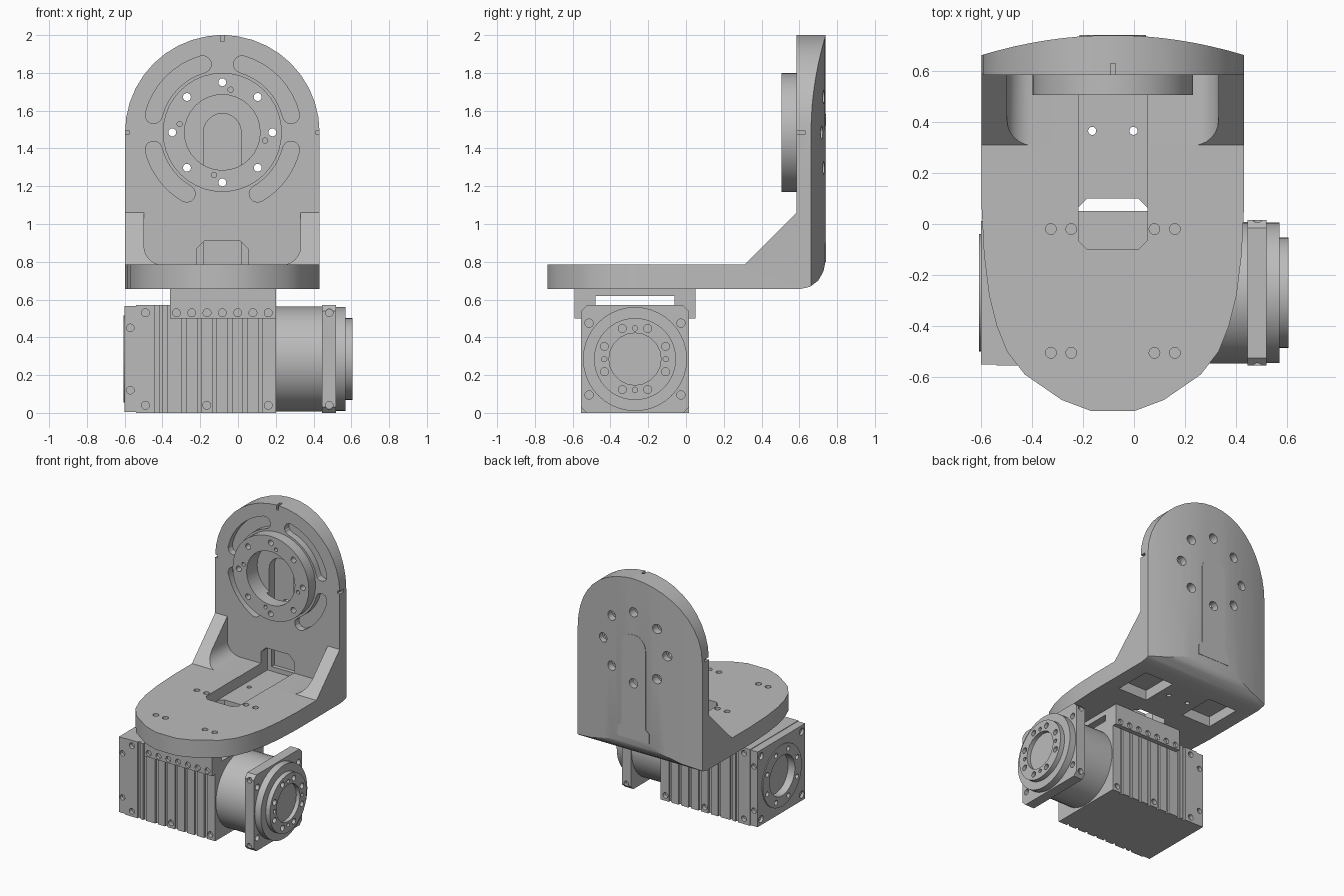
import bpy, bmesh
from math import sin, cos, pi, radians

if "Cube" in bpy.data.objects:
    bpy.data.objects.remove(bpy.data.objects["Cube"], do_unlink=True)

grey = bpy.data.materials.new("machined grey")
grey.use_nodes = True
GREY = (0.5, 0.5, 0.5, 1)
grey.diffuse_color = GREY
grey.node_tree.nodes["Principled BSDF"].inputs["Base Color"].default_value = GREY

CX, HW = -0.083, 0.515      # bracket centre line and half width
HZ = 1.485                  # height of the upright's pivot
MY, MZ, MH = -0.27, 0.285, 0.285   # motor axis and half size


def circle(a, b, r, n=32):
    return [(a + r * cos(2 * pi * i / n), b + r * sin(2 * pi * i / n)) for i in range(n)]


def rect(a0, b0, a1, b1):
    return [(a0, b0), (a1, b0), (a1, b1), (a0, b1)]


def mirrored(c, half):
    """Close a half outline by mirroring it across the first coordinate."""
    return [(c + u, v) for u, v in half] + [(c - u, v) for u, v in reversed(half)]


def around(a, b, r, count, start=0.0):
    return [(a + r * cos(start + 2 * pi * i / count), b + r * sin(start + 2 * pi * i / count))
            for i in range(count)]


def prism(name, outlines, axis, lo, hi):
    """Extrude one or several outlines along an axis."""
    if not isinstance(outlines[0], list):
        outlines = [outlines]
    place = {"x": lambda p, t: (t, p[0], p[1]),
             "y": lambda p, t: (p[0], t, p[1]),
             "z": lambda p, t: (p[0], p[1], t)}[axis]
    bm = bmesh.new()
    for pts in outlines:
        a = [bm.verts.new(place(p, lo)) for p in pts]
        b = [bm.verts.new(place(p, hi)) for p in pts]
        bm.faces.new(a)
        bm.faces.new(b)
        for i in range(len(pts)):
            j = (i + 1) % len(pts)
            bm.faces.new((a[i], a[j], b[j], b[i]))
    bmesh.ops.recalc_face_normals(bm, faces=bm.faces)
    me = bpy.data.meshes.new(name)
    bm.to_mesh(me)
    bm.free()
    ob = bpy.data.objects.new(name, me)
    bpy.context.collection.objects.link(ob)
    return ob


def combine(ob, other, op="DIFFERENCE"):
    mod = ob.modifiers.new("bool", "BOOLEAN")
    mod.operation, mod.solver, mod.object = op, "EXACT", other
    dg = bpy.context.evaluated_depsgraph_get()
    me = bpy.data.meshes.new_from_object(ob.evaluated_get(dg))
    ob.modifiers.clear()
    ob.data = me


def cut(targets, outlines, axis, lo, hi):
    tool = prism("cutter", outlines, axis, lo, hi)
    for ob in targets:
        combine(ob, tool)
    bpy.data.objects.remove(tool, do_unlink=True)


def holes(targets, centres, r, axis, lo, hi, n=16):
    cut(targets, [circle(a, b, r, n) for a, b in centres], axis, lo, hi)


parts = []


def part(*args):
    ob = prism(*args)
    parts.append(ob)
    return ob


# Bracket: side profile, limited by its plan and its front outline
bracket = part("bracket", [(-0.8, 0.655), (0.6, 0.655), (0.655, 0.667), (0.7, 0.7), (0.728, 0.75),
                           (0.738, 0.8), (0.738, 2.1), (0.585, 2.1), (0.585, 1.06),
                           (0.31, 0.785), (-0.8, 0.785)], "x", CX - 0.6, CX + 0.6)
nose = [(0.0, -0.737), (0.085, -0.733), (0.2, -0.69), (0.345, -0.59), (0.415, -0.5), (0.455, -0.4),
        (0.485, -0.28), (0.505, -0.12), (HW, 0.08)]
back = [(HW * u / 8, 0.74 - 0.078 * (u / 8) ** 2) for u in range(8, 0, -1)]
plan = prism("cutter", mirrored(CX, nose[1:] + back), "z", 0.5, 2.2)
combine(bracket, plan, "INTERSECT")
bpy.data.objects.remove(plan, do_unlink=True)
arch = [(HW * cos(radians(a)), HZ + HW * sin(radians(a))) for a in range(0, 90, 9)]
front = prism("cutter", mirrored(CX, [(HW, 0.5)] + arch + [(0.02, HZ + HW)]), "y", -1, 1)
combine(bracket, front, "INTERSECT")
bpy.data.objects.remove(front, do_unlink=True)

# Space between the two gussets, filleted at the floor
fillet = [(0.315 + 0.1 * sin(radians(a)), 0.883 - 0.1 * cos(radians(a))) for a in range(0, 91, 15)]
cut([bracket], mirrored(CX, fillet + [(0.415, 2.3)]), "y", 0.31, 0.585)

# Cable opening, channel and the hidden cable duct in the upright
opening = mirrored(CX, [(0.1, -0.1), (0.135, -0.065), (0.135, 0.065), (0.1, 0.1)])
cut([bracket], opening, "z", 0.5, 1)
cut([bracket], mirrored(CX, [(0.135, 0.705), (0.135, 0.87), (0.095, 0.91)]), "y", 0.04, 0.66)
duct = [(0.1 * cos(radians(a)), HZ + 0.1 * sin(radians(a))) for a in range(0, 90, 15)]
cut([bracket], mirrored(CX, [(0.1, 0.74)] + duct), "y", 0.6, 0.69)
cut([bracket], circle(CX, HZ, 0.2), "y", 0.5, 0.63)

# Lightening slots around the pivot
def arc_slot(a0, a1, r=0.375, w=0.045):
    def tip(a, start):
        c = (CX + r * cos(radians(a)), HZ + r * sin(radians(a)))
        return [(c[0] + w * cos(radians(a + start + t)), c[1] + w * sin(radians(a + start + t)))
                for t in range(0, 181, 30)]
    def run(rad, angles):
        return [(CX + rad * cos(radians(a)), HZ + rad * sin(radians(a))) for a in angles]
    steps = [a0 + (a1 - a0) * i / 8 for i in range(1, 8)]
    return run(r + w, steps) + tip(a1, 0) + run(r - w, steps[::-1]) + tip(a0, 180)

cut([bracket], [arc_slot(14, 74), arc_slot(106, 166), arc_slot(194, 240), arc_slot(300, 346)],
    "y", 0.5, 0.635)

# Index notches on the rim
cut([bracket], rect(CX - 0.01, 1.965, CX + 0.01, 2.1), "y", 0.5, 0.63)
for s in (-1, 1):
    x = CX + s * HW
    cut([bracket], rect(x - 0.02, HZ - 0.01, x + 0.02, HZ + 0.01), "y", 0.5, 0.63)

# Pockets underneath and bolt holes in the base
cut([bracket], [rect(CX + s * 0.28 - 0.12, 0.22, CX + s * 0.28 + 0.12, 0.5) for s in (-1, 1)],
    "z", 0.6, 0.73)
holes([bracket], [(CX + dx, y) for dx in (-0.243, -0.163, 0.163, 0.243) for y in (-0.02, -0.505)],
      0.021, "z", 0.5, 1)
holes([bracket], [(CX - 0.081, 0.365), (CX + 0.081, 0.365)], 0.016, "z", 0.5, 1)

# Pivot ring and rear cover, bolted through the upright
ring = part("pivot_ring", circle(CX, HZ, 0.315, 40), "y", 0.505, 0.59)
cut([ring], circle(CX, HZ, 0.2), "y", 0.4, 0.7)
cover = part("cable_cover", mirrored(CX, [(0.13, 0.8), (0.13, 0.87), (0.1, 0.9)] + duct),
             "y", 0.7, 0.74)
bolts = around(CX, HZ, 0.265, 8)
holes([bracket, ring, cover], bolts, 0.021, "y", 0.4, 0.9)
holes([bracket, cover], bolts, 0.035, "y", 0.675, 0.9)
holes([ring], around(CX, HZ, 0.23, 4, radians(79)), 0.014, "y", 0.4, 0.54)

# Saddle between base and motor
saddle = part("motor_saddle", mirrored(MY, [(0.32, 0.655), (0.32, 0.5), (0.287, 0.5), (0.287, 0.568),
                                            (0.21, 0.568), (0.21, 0.618)]), "x", -0.36, 0.2)
saddle_x = [CX + 0.081 * i for i in range(-3, 4)]

# Motor housing with ribbed front and back
body = part("motor_body", rect(MY - MH, 0, MY + MH, 2 * MZ), "x", -0.54, 0.2)
ribs = [rect(x - 0.011, -0.1, x + 0.011, 0.7) for x in
        [-0.43, -0.385] + [CX + 0.081 * (i + 0.5) for i in range(-3, 3)]]
end_cap = part("motor_end_cap", rect(MY - MH + 0.004, 0.004, MY + MH - 0.004, 2 * MZ - 0.004),
               "x", -0.6, -0.535)
chamfered = [(0.255, MZ - MH), (MH, MZ - 0.255), (MH, MZ + 0.255), (0.255, MZ + MH)]
flange = part("output_flange", mirrored(MY, chamfered), "x", 0.445, 0.52)
for s in (-1, 1):
    y = MY + s * MH
    cut([body], ribs, "y", y - 0.015, y + 0.015)
    holes([body], [(x, 0.04) for x in (-0.49, -0.165, 0.16)] + [(-0.49, 0.53)],
          0.021, "y", y - 0.03, y + 0.03)
    holes([end_cap], [(-0.57, 0.12), (-0.57, 0.45)], 0.02, "y", y - 0.03, y + 0.03)
    holes([flange], [(0.483, 0.04), (0.483, 0.53)], 0.02, "y", y - 0.03, y + 0.03)
    ys = MY + s * 0.32
    holes([saddle], [(x, 0.53) for x in saddle_x], 0.021, "y", ys - 0.02, ys + 0.02)

# End cap face: raised rim, recess and screws
rim = part("end_cap_rim", circle(MY, MZ, 0.23), "x", -0.607, -0.59)
cut([rim, end_cap], circle(MY, MZ, 0.15), "x", -0.7, -0.55)
holes([rim, end_cap], around(MY, MZ, 0.19, 8, pi / 8), 0.018, "x", -0.7, -0.58)
holes([end_cap], [(MY + a * 0.24, MZ + b * 0.235) for a in (-1, 1) for b in (-1, 1)],
      0.026, "x", -0.7, -0.58)

# Gearbox barrel and output hub
part("gearbox_barrel", circle(MY, MZ, 0.277, 40), "x", 0.19, 0.45)
part("output_disc", circle(MY, MZ, 0.275, 40), "x", 0.51, 0.57)
hub = part("output_hub", circle(MY, MZ, 0.217, 40), "x", 0.53, 0.605)
cut([hub], circle(MY, MZ, 0.138, 20), "x", 0.575, 0.7)
holes([hub], around(MY, MZ, 0.175, 8, pi / 8), 0.021, "x", 0.58, 0.7)
holes([hub], around(MY, MZ, 0.163, 4), 0.014, "x", 0.585, 0.7)
holes([flange], [(MY + a * 0.243, MZ + b * 0.19) for a in (-1, 1) for b in (-1, 1)],
      0.022, "x", 0.49, 0.7)

# Finish: one colour, smooth curves with sharp edges
bpy.ops.object.select_all(action="DESELECT")
for ob in parts:
    ob.data.materials.clear()
    ob.data.materials.append(grey)
    for f in ob.data.polygons:
        f.material_index = 0
    ob.select_set(True)
bpy.context.view_layer.objects.active = bracket
bpy.ops.object.shade_smooth_by_angle(angle=radians(25))
